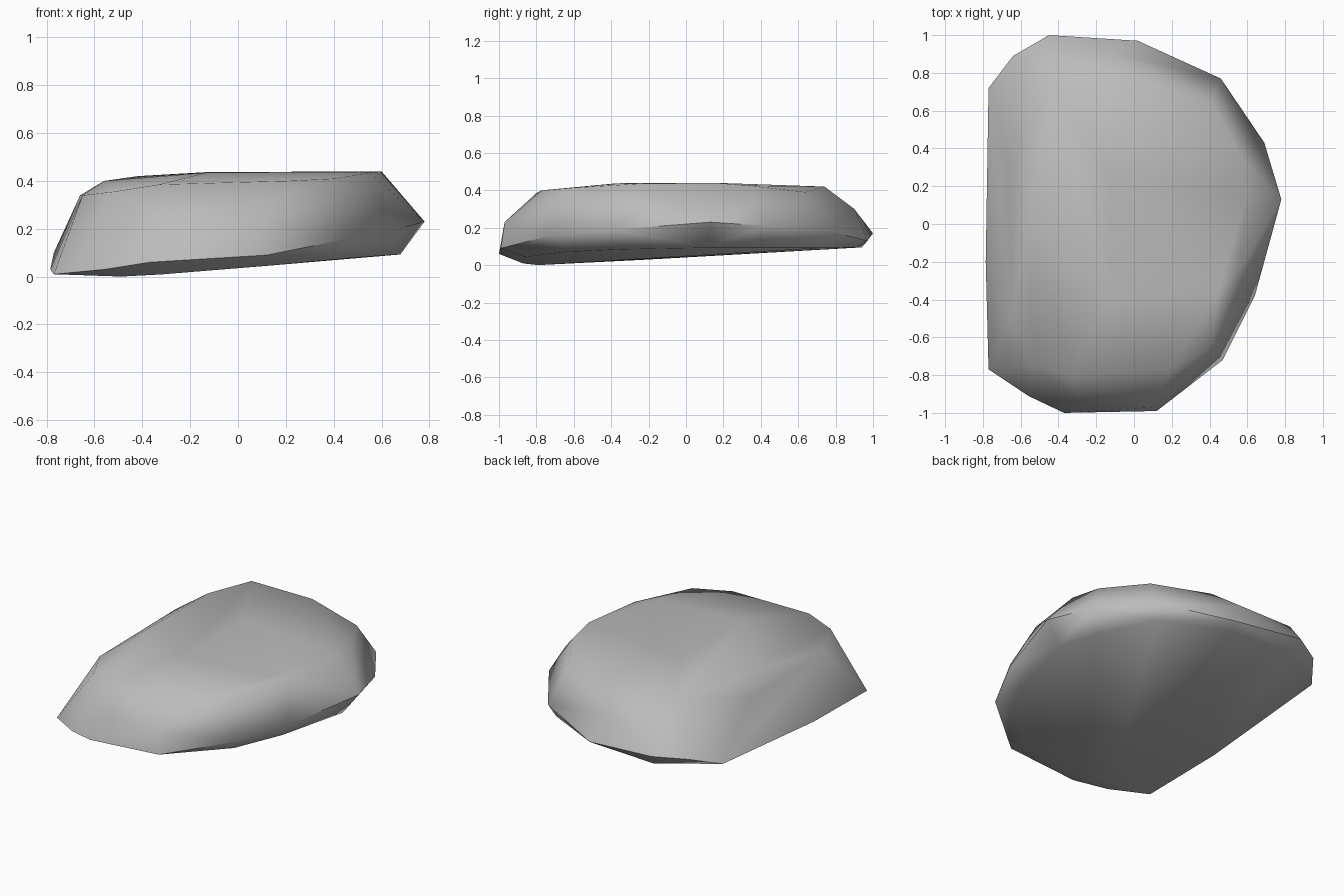
import bpy
import bmesh
from math import radians
from mathutils import Vector

# Start without the default cube
default_cube = bpy.data.objects.get("Cube")
if default_cube:
    bpy.data.objects.remove(default_cube, do_unlink=True)


def make_material(name, colour):
    material = bpy.data.materials.new(name)
    material.use_nodes = True
    material.diffuse_color = colour
    shader = material.node_tree.nodes["Principled BSDF"]
    shader.inputs["Base Color"].default_value = colour
    shader.inputs["Roughness"].default_value = 1
    return material


def underside_height(x, y):
    """Slightly twisted base, lowest towards the front right corner."""
    return max(0, .065 + .035 * x + .03 * y - .035 * x * y)


# Widest outline of the boulder, anticlockwise from the front right corner
rim = [
    (-.77, -.77, .01), (-.56, -.91, .03), (-.37, -1, .06), (.12, -.99, .09),
    (.47, -.72, .16), (.64, -.38, .19), (.78, .13, .23), (.69, .43, .21),
    (.46, .77, .18), (.02, .97, .13), (-.45, 1, .17), (-.64, .89, .16),
    (-.77, .72, .1), (-.785, -.2, .03),
]

# Upper shoulder where the sloping sides meet the top
shoulder = [
    (-.65, -.5, .34), (-.52, -.75, .355), (-.33, -.8, .385), (.2, -.77, .4),
    (.41, -.65, .41), (.55, -.25, .435), (.6, .15, .44), (.57, .35, .425),
    (.41, .64, .39), (.02, .74, .42), (-.42, .74, .42), (-.57, .5, .39),
    (-.66, .3, .34), (-.56, 0, .4),
]

# Gentle crown on the top, and bulges on the front and back walls
crown = [(-.13, -.4, .435), (-.13, .25, .437), (.45, -.35, .438)]
bulges = [(.1, -.97, .23), (-.3, -.95, .22), (-.1, .9, .3), (-.45, .9, .3)]

# Base outline, pulled in from the rim on the left side only
base = []
for x, y, z in rim:
    if x > -.6:
        inset = .94 if y > .7 else .87
        base.append((x * inset, y * inset, underside_height(x, y)))

# Wrap the outlines in one faceted skin
bm = bmesh.new()
for point in rim + shoulder + crown + bulges + base:
    bm.verts.new(Vector(point))
bmesh.ops.convex_hull(bm, input=bm.verts[:])
loose = [v for v in bm.verts if not v.link_faces]
bmesh.ops.delete(bm, geom=loose, context="VERTS")
bmesh.ops.recalc_face_normals(bm, faces=bm.faces[:])

# Smooth shading, with a crisp edge around the underside
for face in bm.faces:
    face.smooth = True
for edge in bm.edges:
    edge.smooth = edge.calc_face_angle(0) < radians(62)

# Finished boulder
mesh = bpy.data.meshes.new("boulder")
bm.to_mesh(mesh)
bm.free()
mesh.materials.append(make_material("stone grey", (.5, .5, .5, 1)))
boulder = bpy.data.objects.new("boulder", mesh)
bpy.context.collection.objects.link(boulder)
